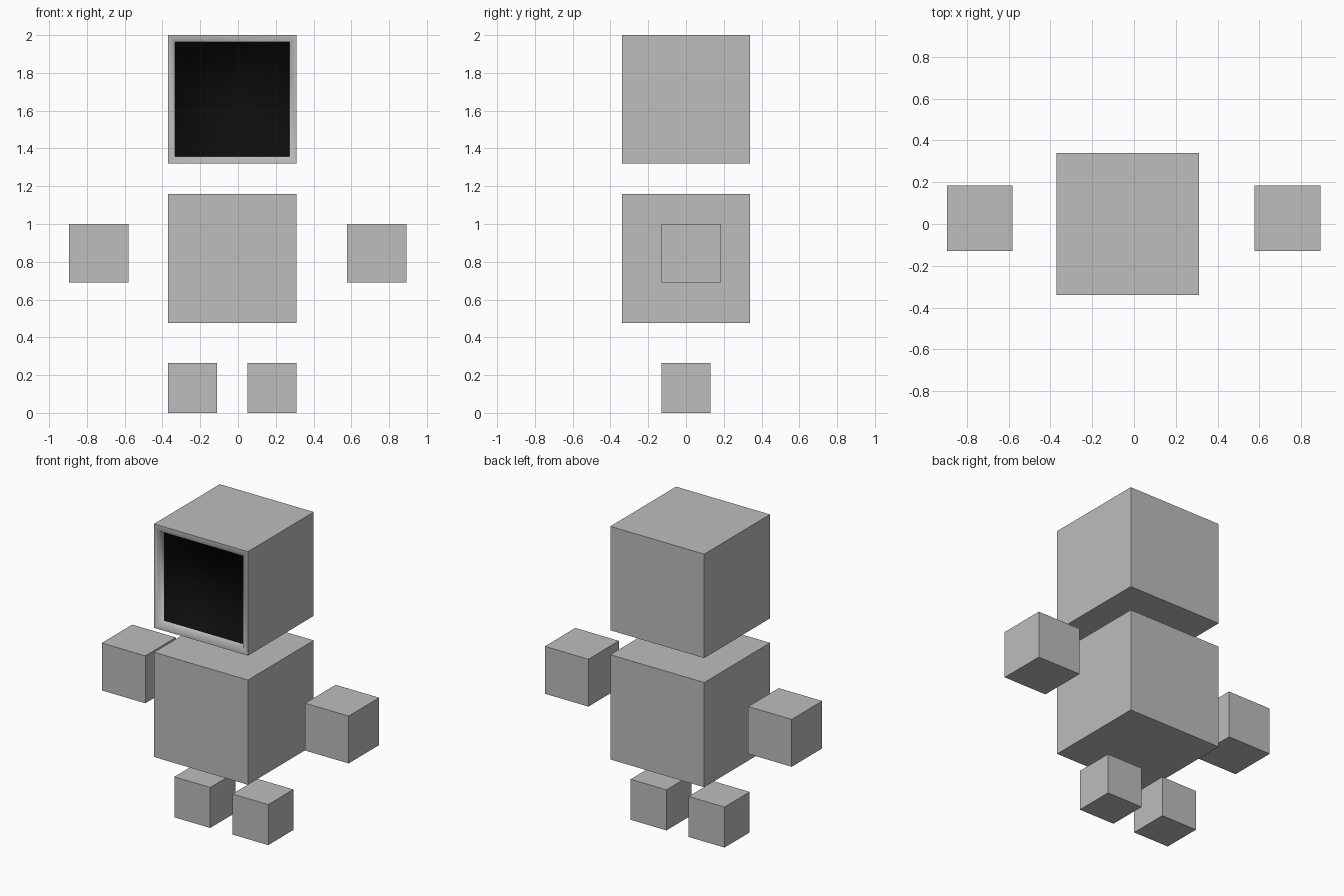
import bpy, bmesh
from mathutils import Vector

if "Cube" in bpy.data.objects:
    bpy.data.objects.remove(bpy.data.objects["Cube"])


def material(name, value):
    m = bpy.data.materials.new(name)
    m.diffuse_color = (value, value, value, 1)
    m.use_nodes = True
    m.node_tree.nodes["Principled BSDF"].inputs["Base Color"].default_value = m.diffuse_color
    return m


grey = material("mid_grey", 0.51)
black = material("screen_black", 0.004)


def box(name, lo, hi):
    """Axis-aligned box between two corners."""
    lo, hi = Vector(lo), Vector(hi)
    bm = bmesh.new()
    bmesh.ops.create_cube(bm, size=1)
    bmesh.ops.scale(bm, vec=hi - lo, verts=bm.verts)
    mesh = bpy.data.meshes.new(name)
    bm.to_mesh(mesh)
    bm.free()
    obj = bpy.data.objects.new(name, mesh)
    obj.location = (lo + hi) / 2
    mesh.materials.append(grey)
    bpy.context.collection.objects.link(obj)
    return obj


# Floating body, hands and feet
box("body", (-0.37, -0.34, 0.475), (0.31, 0.34, 1.16))
box("left_hand", (-0.895, -0.13, 0.69), (-0.58, 0.185, 1.0))
box("right_hand", (0.577, -0.13, 0.69), (0.892, 0.185, 1.0))
box("left_foot", (-0.37, -0.13, 0), (-0.11, 0.13, 0.265))
box("right_foot", (0.05, -0.13, 0), (0.31, 0.13, 0.265))

# Head with a recessed black screen behind a flat rim
head = box("head", (-0.37, -0.34, 1.32), (0.31, 0.34, 2.0))
head.data.materials.append(black)
bm = bmesh.new()
bm.from_mesh(head.data)
bm.normal_update()
for e in bm.edges:
    e.smooth = False
screen = next(f for f in bm.faces if f.normal.y < -0.9)
rim = bmesh.ops.inset_region(bm, faces=[screen], thickness=0.053)["faces"]
wall = bmesh.ops.inset_region(bm, faces=[screen], thickness=0, depth=-0.05)["faces"]
screen.material_index = 1

# Soft shading only where the rim rolls into the recess
for f in rim + wall + [screen]:
    f.smooth = True
for e in screen.edges:
    e.smooth = True
for f in wall:
    for e in f.edges:
        e.smooth = True
bm.to_mesh(head.data)
bm.free()
